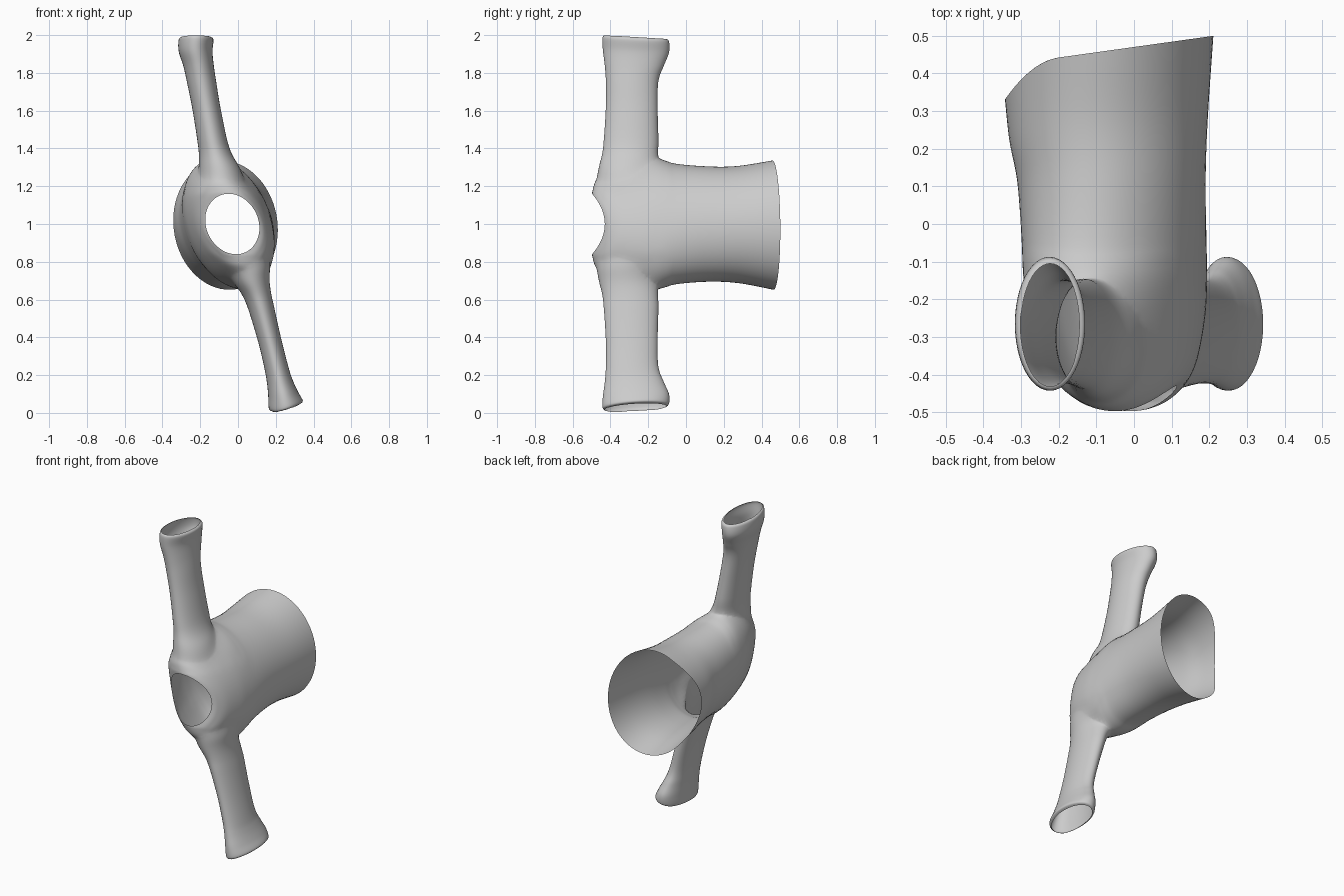
import bpy, bmesh, math
from mathutils import Vector

if "Cube" in bpy.data.objects:
    bpy.data.objects.remove(bpy.data.objects["Cube"])

cap_centres = []


def spline(rows, steps):
    """Catmull-Rom interpolation through rows of numbers."""
    out = []
    for i in range(len(rows) - 1):
        p0, p1 = rows[max(i - 1, 0)], rows[i]
        p2, p3 = rows[i + 1], rows[min(i + 2, len(rows) - 1)]
        for s in range(steps):
            t = s / steps
            out.append([0.5 * (2 * b + (c - a) * t + (2 * a - 5 * b + 4 * c - d) * t * t
                               + (3 * b - a - 3 * c + d) * t ** 3)
                        for a, b, c, d in zip(p0, p1, p2, p3)])
    return out + [list(rows[-1])]


def loft(name, rings):
    """Closed tube through rings; cap fans are opened again after the union."""
    bm = bmesh.new()
    vr = [[bm.verts.new(p) for p in r] for r in rings]
    n = len(rings[0])
    for a, b in zip(vr, vr[1:]):
        for i in range(n):
            j = (i + 1) % n
            bm.faces.new((a[i], a[j], b[j], b[i]))
    for ring, pts in ((vr[0], rings[0]), (vr[-1], rings[-1])):
        c = sum(pts, Vector()) / n
        cap_centres.append(c)
        cv = bm.verts.new(c)
        for i in range(n):
            bm.faces.new((ring[i], ring[(i + 1) % n], cv))
    bmesh.ops.recalc_face_normals(bm, faces=bm.faces)
    me = bpy.data.meshes.new(name)
    bm.to_mesh(me)
    bm.free()
    ob = bpy.data.objects.new(name, me)
    bpy.context.collection.objects.link(ob)
    return ob


# Wide tube along y: centre x, half width, half height, y at sides, y at top/bottom,
# sideways shear of the section
BODY = [(-.03, .142, .16, -.43, -.497, -.02), (-.03, .165, .195, -.405, -.492, -.04),
        (-.035, .195, .245, -.34, -.465, -.06), (-.045, .222, .31, -.23, -.33, -.075),
        (-.05, .232, .35, -.14, -.165, -.075), (-.053, .238, .32, -.04, -.06, -.06),
        (-.06, .247, .305, .12, .12, -.04),
        (-.067, .262, .31, .28, .28, -.03), (-.066, .276, .342, .47, .47, -.02)]
N = 72
rows = spline(BODY, 6)
rings = []
for cx, rx, rz, ys, yt, sh in rows:
    ring = []
    back = max(0, (ys - .1) / .37)
    for i in range(N):
        a = 2 * math.pi * i / N
        c, s = math.cos(a), math.sin(a)
        x = cx + rx * c + sh * s
        # slanted rear mouth
        skew = .14 * x - 4.5 * max(0, -x - .2) ** 2
        ring.append(Vector((x, ys + (yt - ys) * s * s + back * skew, 1 - .006 * back + rz * s)))
    rings.append(ring)
body = loft("branching_pipe", rings)

# Side arms: height, y front, y back, then x min and x max of each arm
# (the lower arm is described turned half round)
DEPTH = [(1.1, -.39, -.22), (1.2, -.47, -.15), (1.3, -.464, -.15),
         (1.4, -.44, -.145), (1.6, -.425, -.15), (1.75, -.424, -.147),
         (1.84, -.43, -.118), (1.92, -.44, -.09), (1.985, -.442, -.09), (2.0, -.43, -.105)]
UPPER = [(-.13, .02), (-.2, .04), (-.208, .01), (-.21, -.045), (-.24, -.09),
         (-.27, -.115), (-.29, -.128), (-.314, -.135), (-.314, -.13), (-.30, -.145)]
LOWER = [(-.13, .03), (-.17, .06), (-.168, .03), (-.183, -.035), (-.227, -.10),
         (-.265, -.137), (-.292, -.153), (-.32, -.16), (-.343, -.163), (-.328, -.178)]


def arm(name, turn, widths, tilt):
    rings = []
    table = [d + w for d, w in zip(DEPTH, widths)]
    for z, y0, y1, x0, x1 in spline(table, 6):
        ring = []
        e = max(0, (z - 1.8) / .2)
        for i in range(48):
            a = 2 * math.pi * i / 48
            x = (x0 + x1) / 2 + (x1 - x0) / 2 * math.cos(a)
            y = (y0 + y1) / 2 + (y1 - y0) / 2 * math.sin(a)
            zz = z - e * (.06 * (y + .44) + tilt * max(0, -.2 - x))
            ring.append(Vector((turn * x, y, 1 + turn * (zz - 1))))
        rings.append(ring)
    return loft(name, rings)


# Join both arms to the wide tube
bpy.context.view_layer.objects.active = body
for part in (arm("upper_arm", 1, UPPER, .0), arm("lower_arm", -1, LOWER, .3)):
    m = body.modifiers.new("join", 'BOOLEAN')
    m.operation = 'UNION'
    m.solver = 'EXACT'
    m.object = part
    bpy.ops.object.modifier_apply(modifier=m.name)
    bpy.data.objects.remove(part, do_unlink=True)

# Open the four mouths and soften the junctions
bm = bmesh.new()
bm.from_mesh(body.data)
caps = [v for v in bm.verts if any((v.co - c).length < 1e-3 for c in cap_centres)]
bmesh.ops.delete(bm, geom=caps, context='VERTS')
bmesh.ops.remove_doubles(bm, verts=bm.verts, dist=.002)
bmesh.ops.triangulate(bm, faces=[f for f in bm.faces if len(f.verts) > 4])
soft = [v for v in bm.verts if .17 < abs(v.co.z - 1) < .42 and v.co.y < -.1
        and not v.is_boundary]
for _ in range(8):
    bmesh.ops.smooth_vert(bm, verts=soft, factor=.5, use_axis_x=True,
                          use_axis_y=True, use_axis_z=True)
bm.to_mesh(body.data)
bm.free()

body.select_set(True)
bpy.ops.object.shade_smooth_by_angle(angle=math.radians(50))
